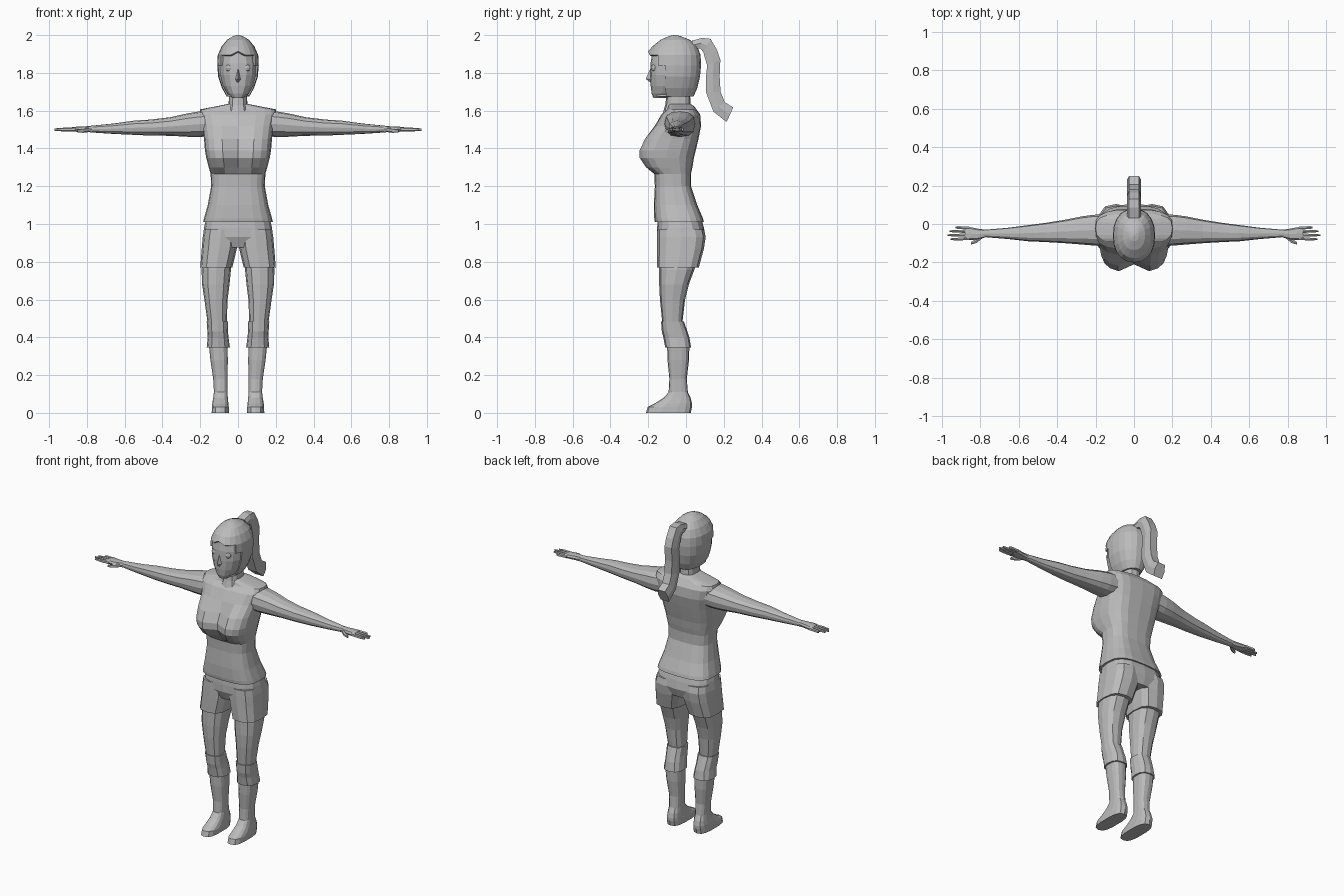
import bpy, bmesh, math
from mathutils import Vector

grey = bpy.data.materials.new("plain grey")
grey.diffuse_color = (0.5, 0.5, 0.5, 1)


def make(name, rings, mirror=False, tweak=None, caps=True):
    """Skin a list of equal point rings into one object."""
    bm = bmesh.new()
    loops = [[bm.verts.new(p) for p in r] for r in rings]
    n = len(loops[0])
    for a, b in zip(loops, loops[1:]):
        for i in range(n):
            bm.faces.new((a[i], a[(i + 1) % n], b[(i + 1) % n], b[i]))
    if caps:
        bm.faces.new(loops[0])
        bm.faces.new(loops[-1])
    if tweak:
        tweak(bm)
    bmesh.ops.recalc_face_normals(bm, faces=bm.faces)
    me = bpy.data.meshes.new(name)
    bm.to_mesh(me)
    bm.free()
    me.materials.append(grey)
    ob = bpy.data.objects.new(name, me)
    bpy.context.collection.objects.link(ob)
    if mirror:
        ob.modifiers.new("mirror", "MIRROR")
    return ob


def loft(name, spec, axis="z", n=12, p=0.8, **kw):
    """Rings (t, a0, a1, b0, b1): extents of a rounded section at height t."""
    rings = []
    for t, a0, a1, b0, b1 in spec:
        ring = []
        for i in range(n):
            w = 2 * math.pi * i / n - math.pi / 2
            c, s = math.cos(w), math.sin(w)
            a = (a0 + a1) / 2 + (a1 - a0) / 2 * math.copysign(abs(c) ** p, c)
            b = (b0 + b1) / 2 + (b1 - b0) / 2 * math.copysign(abs(s) ** p, s)
            ring.append((a, b, t) if axis == "z" else (t, a, b))
        rings.append(ring)
    return make(name, rings, **kw)


def sym(*rows):
    return [(z, -w, w, f, b) for z, w, f, b in rows]


# Shirt, with a cleft down the middle of the chest
def cleft(bm):
    for v in bm.verts:
        if abs(v.co.x) < 0.02 and v.co.y < -0.12 and 1.27 < v.co.z < 1.5:
            v.co.y += 0.04


loft("shirt", sym((1.01, .185, -.165, .095), (1.03, .18, -.168, .09), (1.1, .16, -.17, .06),
                  (1.2, .142, -.165, .026), (1.265, .145, -.168, .026), (1.3, .155, -.215, .034),
                  (1.35, .168, -.25, .042), (1.39, .175, -.25, .052), (1.45, .18, -.222, .066),
                  (1.52, .19, -.165, .08), (1.58, .205, -.13, .075), (1.607, .2, -.1, .055),
                  (1.622, .12, -.095, .045), (1.635, .055, -.09, .025)),
     n=20, p=0.65, tweak=cleft)

# Neck
loft("neck", sym((1.58, .065, -.125, .04), (1.63, .05, -.11, .025), (1.71, .046, -.1, .02)))

# Shorts
loft("shorts_hips", sym((1.015, .172, -.15, .085), (.98, .18, -.153, .095),
                        (.93, .186, -.153, .104), (.875, .12, -.13, .085)), n=16, p=0.7)
loft("shorts_leg", [(.97, .0, .18, -.152, .095), (.93, .0, .187, -.153, .104),
                    (.87, .006, .192, -.153, .095), (.77, .03, .2, -.153, .068)],
     p=0.7, mirror=True)

# Legs, knee bands and boots
loft("thigh", [(.82, .035, .185, -.14, .06), (.76, .037, .193, -.142, .045),
               (.68, .045, .19, -.142, .015), (.6, .055, .178, -.138, -.005),
               (.47, .06, .16, -.125, -.02)], mirror=True)
loft("knee_band", [(.485, .052, .166, -.132, -.012), (.43, .053, .162, -.128, .008),
                   (.4, .05, .16, -.12, .018), (.345, .043, .166, -.11, .027)],
     mirror=True)
loft("boot", [(.36, .055, .155, -.1, .018), (.28, .053, .147, -.098, .016),
              (.18, .055, .132, -.088, .004), (.11, .056, .128, -.092, .01),
              (.08, .053, .132, -.118, .024), (.05, .05, .137, -.165, .032),
              (.032, .048, .139, -.203, .032), (.0, .048, .14, -.212, .025)],
     n=14, p=0.7, mirror=True)

# Arms and hands
loft("arm", [(.15, -.115, .05, 1.465, 1.6), (.21, -.112, .048, 1.46, 1.595),
             (.27, -.107, .04, 1.462, 1.585), (.36, -.1, .022, 1.467, 1.565),
             (.46, -.094, .006, 1.468, 1.553), (.55, -.09, -.006, 1.472, 1.547),
             (.66, -.078, -.02, 1.477, 1.532), (.78, -.068, -.03, 1.485, 1.52)],
     axis="x", mirror=True)
loft("palm", [(.77, -.068, -.03, 1.485, 1.52), (.81, -.08, -.025, 1.487, 1.517),
              (.85, -.084, -.017, 1.488, 1.516), (.88, -.082, -.015, 1.49, 1.512)],
     axis="x", n=8, p=0.7, mirror=True)
for name, y, end in (("index_finger", -.075, .955), ("middle_finger", -.057, .972),
                     ("ring_finger", -.039, .962), ("little_finger", -.022, .93)):
    tip = y + (y + .048) * .15
    loft(name, [(.86, y - .009, y + .009, 1.49, 1.512), (.92, tip - .008, tip + .008, 1.49, 1.51),
                (end, tip - .005, tip + .005, 1.493, 1.506)], axis="x", n=6, mirror=True)
loft("thumb", [(.785, -.072, -.05, 1.487, 1.512), (.82, -.1, -.075, 1.483, 1.506),
               (.85, -.108, -.094, 1.484, 1.5)], axis="x", n=6, mirror=True)

# Head
loft("head", sym((1.667, .03, -.172, -.1), (1.69, .058, -.182, .01), (1.73, .083, -.187, .05),
                 (1.79, .1, -.19, .062), (1.85, .102, -.188, .068), (1.91, .09, -.178, .06),
                 (1.96, .06, -.14, .025)), n=16, p=0.85)
make("nose", [[(-.005, -.184, 1.82), (.005, -.184, 1.82), (0, -.19, 1.82)],
              [(-.016, -.182, 1.765), (.016, -.182, 1.765), (0, -.213, 1.768)],
              [(-.008, -.182, 1.75), (.008, -.182, 1.75), (0, -.19, 1.75)]])
bpy.ops.mesh.primitive_uv_sphere_add(segments=10, ring_count=6, radius=.02,
                                     location=(.047, -.166, 1.826))
eye = bpy.context.object
eye.name = "eye"
eye.data.materials.append(grey)
bpy.ops.object.transform_apply(location=True)
eye.modifiers.new("mirror", "MIRROR")


# Hair cap: a shell left open around the face
def open_face(bm):
    gone = []
    for f in bm.faces:
        c = f.calc_center_median()
        if c.z < 1.9 and c.y < -.09 - max(0, c.z - 1.8) * .6:
            gone.append(f)
    bmesh.ops.delete(bm, geom=gone, context="FACES")
    for v in bm.verts:  # raise the middle of the hairline into an arch
        if v.co.y < -.17 and abs(v.co.x) < .02 and v.co.z < 1.91:
            v.co.z += .02


hair = loft("hair_cap", sym((1.675, .06, -.172, .04), (1.72, .085, -.192, .06),
                            (1.78, .105, -.198, .074), (1.84, .11, -.2, .08),
                            (1.895, .107, -.2, .077), (1.94, .087, -.178, .06),
                            (1.975, .058, -.135, .02), (1.995, .025, -.09, -.03),
                            (2.0, .006, -.066, -.054)),
            n=20, p=0.88, tweak=open_face)
solid = hair.modifiers.new("thickness", "SOLIDIFY")
solid.thickness = .012

# Ponytail: rectangular strap following outer and inner side profiles
outer = [(.03, 1.97), (.085, 1.985), (.13, 1.98), (.165, 1.92), (.182, 1.87),
         (.178, 1.78), (.183, 1.7), (.205, 1.645), (.25, 1.617)]
inner = [(.045, 1.925), (.075, 1.93), (.092, 1.91), (.1, 1.88), (.112, 1.84),
         (.105, 1.77), (.105, 1.7), (.145, 1.595), (.215, 1.54)]
make("ponytail", [[(-.025, o[0], o[1]), (.025, o[0], o[1]), (.036, (o[0] + i[0]) / 2, (o[1] + i[1]) / 2),
                   (.03, i[0], i[1]), (-.03, i[0], i[1]),
                   (-.036, (o[0] + i[0]) / 2, (o[1] + i[1]) / 2)]
                  for o, i in zip(outer, inner)])
